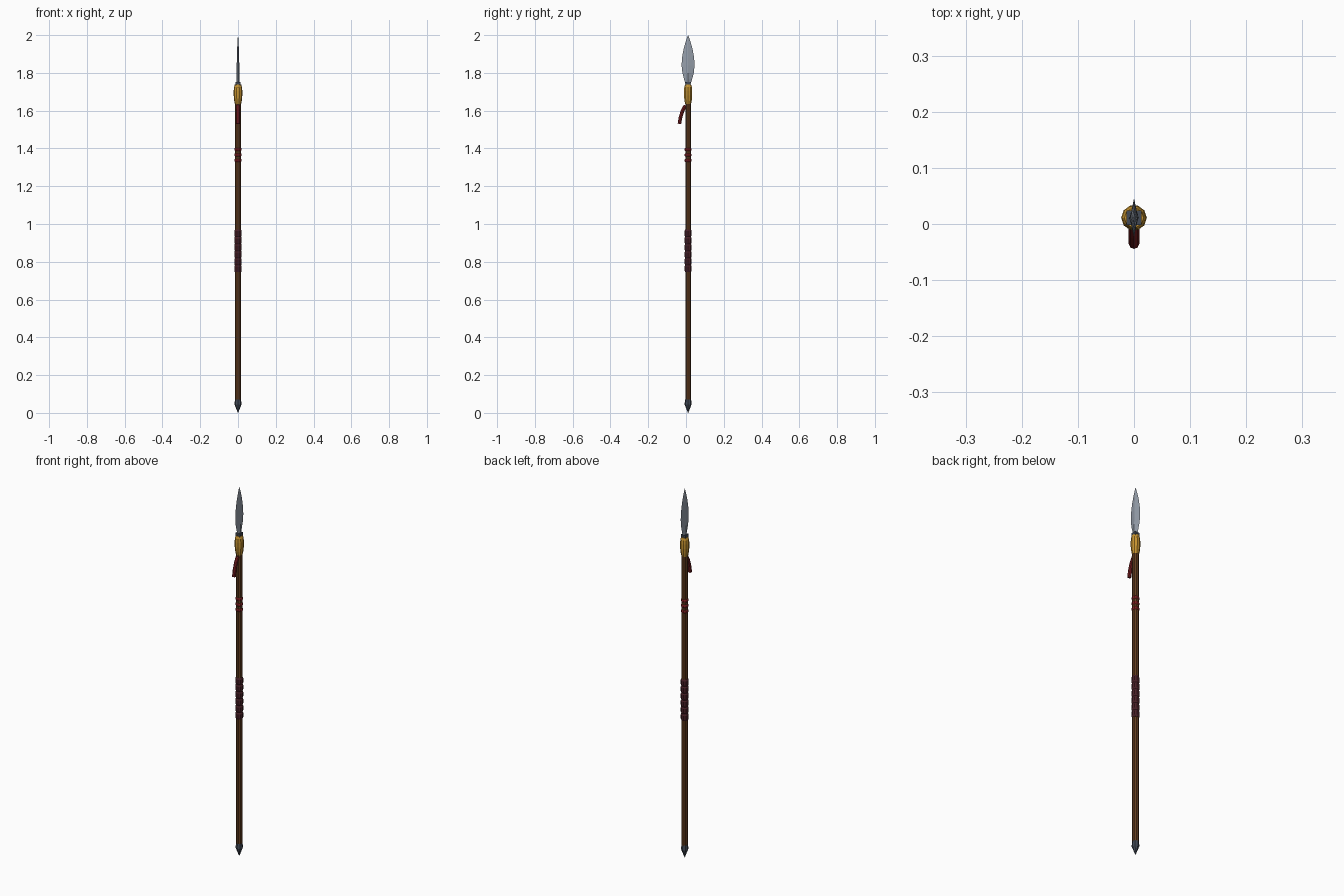
import bpy, bmesh, math
from mathutils import Vector

if "Cube" in bpy.data.objects:
    bpy.data.objects.remove(bpy.data.objects["Cube"])

CY = 0.011  # shaft axis sits slightly behind the origin


def material(name, rgb):
    m = bpy.data.materials.new(name)
    m.diffuse_color = (*rgb, 1)
    m.use_nodes = True
    m.node_tree.nodes["Principled BSDF"].inputs["Base Color"].default_value = m.diffuse_color
    return m


wood = material("brown wood", (0.13, 0.048, 0.014))
gold = material("gold", (0.58, 0.30, 0.03))
steel = material("pale steel", (0.30, 0.34, 0.40))
iron = material("dark iron", (0.055, 0.068, 0.092))
leather = material("maroon leather", (0.065, 0.014, 0.02))
red = material("red cloth", (0.20, 0.013, 0.015))


def loft(name, rings, mat):
    """Skin a list of equal-sized point loops and cap both ends."""
    bm = bmesh.new()
    loops = [[bm.verts.new(p) for p in ring] for ring in rings]
    n = len(loops[0])
    for a, b in zip(loops, loops[1:]):
        for i in range(n):
            j = (i + 1) % n
            bm.faces.new((a[i], a[j], b[j], b[i]))
    bm.faces.new(loops[0][::-1])
    bm.faces.new(loops[-1])
    bmesh.ops.remove_doubles(bm, verts=bm.verts, dist=1e-5)
    bmesh.ops.recalc_face_normals(bm, faces=bm.faces)
    me = bpy.data.meshes.new(name)
    bm.to_mesh(me)
    bm.free()
    me.materials.append(mat)
    ob = bpy.data.objects.new(name, me)
    bpy.context.collection.objects.link(ob)
    return ob


def lathe(name, profile, mat, sides=10, turn=0.0):
    """Turn a (radius, height) profile around the shaft axis."""
    def ring(r, z):
        angles = [turn + math.tau * i / sides for i in range(sides)]
        return [(r * math.cos(a), CY + r * math.sin(a), z) for a in angles]
    return loft(name, [ring(r, z) for r, z in profile], mat)


# Shaft and pointed iron butt
lathe("shaft", [(0.0155, 0.06), (0.0155, 1.65)], wood)
lathe("butt_spike", [(0.001, 0.0), (0.0185, 0.045), (0.0165, 0.07)], iron, 8)

# Wrapped hand grip
for i in range(6):
    z = 0.745 + i * 0.0375
    lathe(f"grip_wrap_{i + 1}", [(0.0165, z), (0.0198, z + 0.008),
          (0.0198, z + 0.0295), (0.0165, z + 0.0375)], leather)

# Three cord rings
for i, z in enumerate((1.337, 1.366, 1.395)):
    lathe(f"cord_ring_{i + 1}", [(0.0155, z - 0.008), (0.0185, z - 0.005),
          (0.0195, z), (0.0185, z + 0.005), (0.0155, z + 0.008)], red)

# Bulging gold socket and square iron collar
lathe("socket", [(0.0165, 1.635), (0.0205, 1.655), (0.0228, 1.68),
      (0.0228, 1.705), (0.021, 1.725), (0.017, 1.738)], gold)
lathe("collar", [(0.0185, 1.73), (0.0185, 1.752)], iron, 4, math.pi / 4)

# Leaf blade: half width and half thickness by height, diamond section
blade = [(0.015, 0.009, 1.745), (0.021, 0.0085, 1.765), (0.030, 0.008, 1.80),
         (0.0345, 0.007, 1.84), (0.032, 0.006, 1.88), (0.024, 0.0045, 1.925),
         (0.013, 0.003, 1.965), (0.0005, 0.0004, 2.0)]
loft("blade", [[(t, CY, z), (0, CY + w, z), (-t, CY, z), (0, CY - w, z)]
     for w, t, z in blade], steel)

# Hanging tassel curving out toward the front
path = [Vector((0, y, z)) for y, z in
        ((-0.003, 1.627), (-0.018, 1.60), (-0.029, 1.565), (-0.035, 1.53))]
rings = []
for i, p in enumerate(path):
    d = (path[min(i + 1, 3)] - path[max(i - 1, 0)]).normalized()
    side = Vector((1, 0, 0))
    up = d.cross(side)
    rings.append([p + 0.0095 * (side * math.cos(a) + up * math.sin(a))
                  for a in (math.tau * k / 8 for k in range(8))])
loft("tassel", rings, red)
